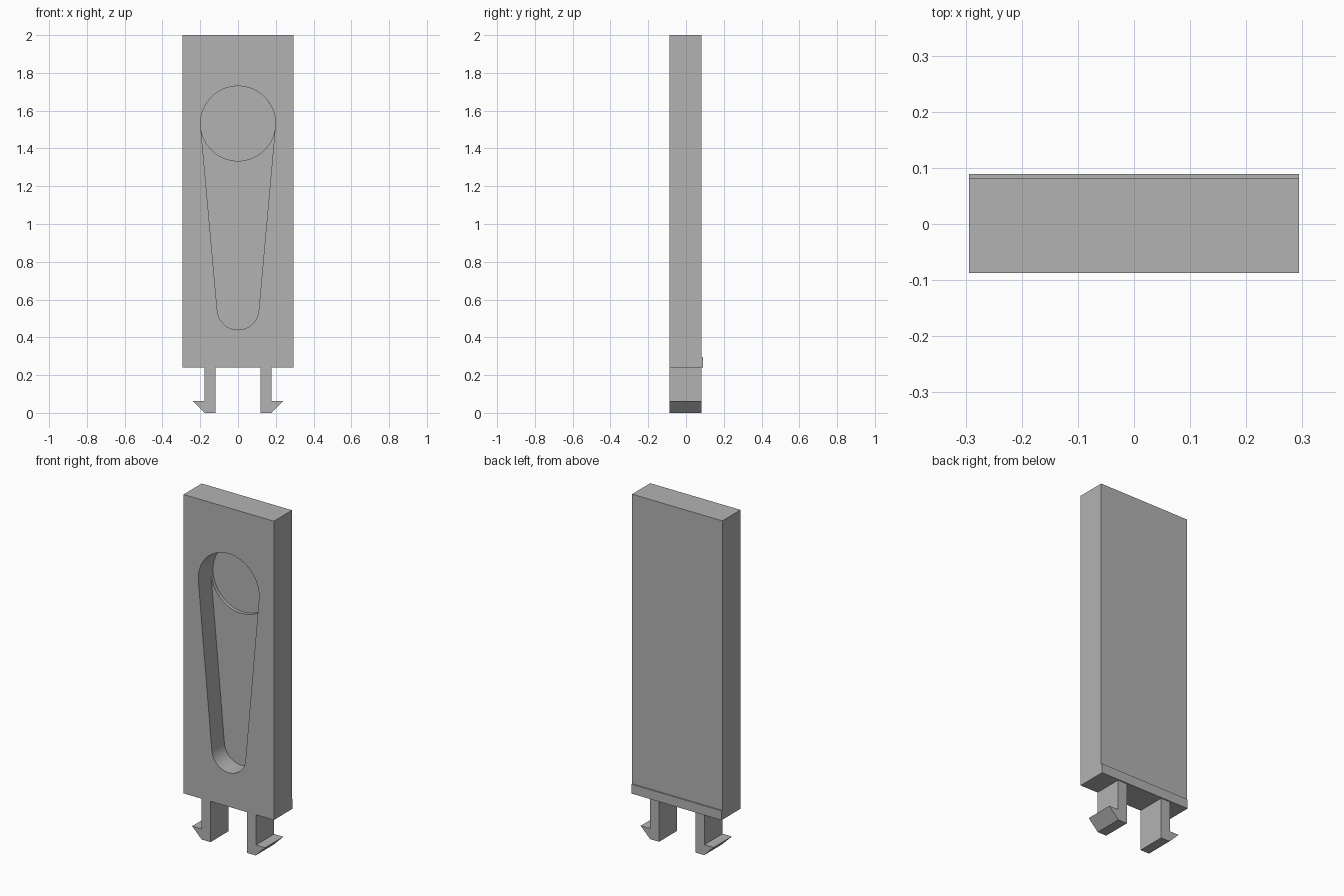
import bpy
import bmesh
from math import sin, cos, pi, asin
from mathutils import Vector

default = bpy.data.objects.get("Cube")
if default:
    bpy.data.objects.remove(default, do_unlink=True)

FRONT, BACK = -0.087, 0.082
HALF_WIDTH = 0.294
HEAD_Z, HEAD_R = 1.532, 0.198
TAIL_Z, TAIL_R = 0.55, 0.11

grey = bpy.data.materials.new("plain_grey")
grey.use_nodes = True
colour = (0.45, 0.45, 0.45, 1)
grey.diffuse_color = colour
grey.node_tree.nodes["Principled BSDF"].inputs["Base Color"].default_value = colour


def extrude_profile(name, points, offset):
    """Make a closed solid by sweeping a flat outline along an offset."""
    bm = bmesh.new()
    face = bm.faces.new([bm.verts.new(p) for p in points])
    swept = bmesh.ops.extrude_face_region(bm, geom=[face])["geom"]
    verts = [v for v in swept if isinstance(v, bmesh.types.BMVert)]
    bmesh.ops.translate(bm, verts=verts, vec=Vector(offset))
    bmesh.ops.recalc_face_normals(bm, faces=bm.faces)
    mesh = bpy.data.meshes.new(name)
    bm.to_mesh(mesh)
    bm.free()
    mesh.materials.append(grey)
    obj = bpy.data.objects.new(name, mesh)
    bpy.context.collection.objects.link(obj)
    return obj


def arc(z, radius, start, end, steps, y):
    angles = [start + (end - start) * i / steps for i in range(steps + 1)]
    return [(radius * cos(a), y, z + radius * sin(a)) for a in angles]


def cut(target, cutter):
    cutter.hide_render = True
    mod = target.modifiers.new("recess", "BOOLEAN")
    mod.operation = "DIFFERENCE"
    mod.solver = "EXACT"
    mod.object = cutter
    bpy.context.view_layer.objects.active = target
    bpy.ops.object.modifier_apply(modifier=mod.name)
    bpy.data.objects.remove(cutter, do_unlink=True)


# Slab with a thin lip along the lower back edge
side = [(FRONT, 0.24), (0.089, 0.24), (0.089, 0.295),
        (BACK, 0.295), (BACK, 2), (FRONT, 2)]
body = extrude_profile("body", [(-HALF_WIDTH, y, z) for y, z in side],
                       (2 * HALF_WIDTH, 0, 0))

# Tapered teardrop recess: two arcs joined by their common tangents
tilt = asin((HEAD_R - TAIL_R) / (HEAD_Z - TAIL_Z))
start = FRONT - 0.1
outline = (arc(HEAD_Z, HEAD_R, -tilt, pi + tilt, 48, start)
           + arc(TAIL_Z, TAIL_R, pi + tilt, 2 * pi - tilt, 32, start))
cut(body, extrude_profile("slot_cutter", outline, (0, 0.1 + 0.117, 0)))

# Slightly deeper round seat at the head of the recess
circle = arc(HEAD_Z, HEAD_R, -tilt, 2 * pi - tilt, 96, start)[:-1]
cut(body, extrude_profile("seat_cutter", circle, (0, 0.1 + 0.137, 0)))

# Pair of outward-facing snap hooks
hook = [(0.118, 0), (0.118, 0.24), (0.178, 0.24),
        (0.178, 0.062), (0.238, 0.062), (0.176, 0)]
hooks = [extrude_profile(name, [(s * x, FRONT, z) for x, z in hook],
                         (0, BACK - FRONT, 0))
         for name, s in (("left_hook", 1), ("right_hook", -1))]

# Smooth the curved walls, keep every corner crisp
bpy.ops.object.select_all(action="DESELECT")
for obj in [body] + hooks:
    obj.select_set(True)
bpy.context.view_layer.objects.active = body
bpy.ops.object.shade_smooth_by_angle(angle=pi / 6)
